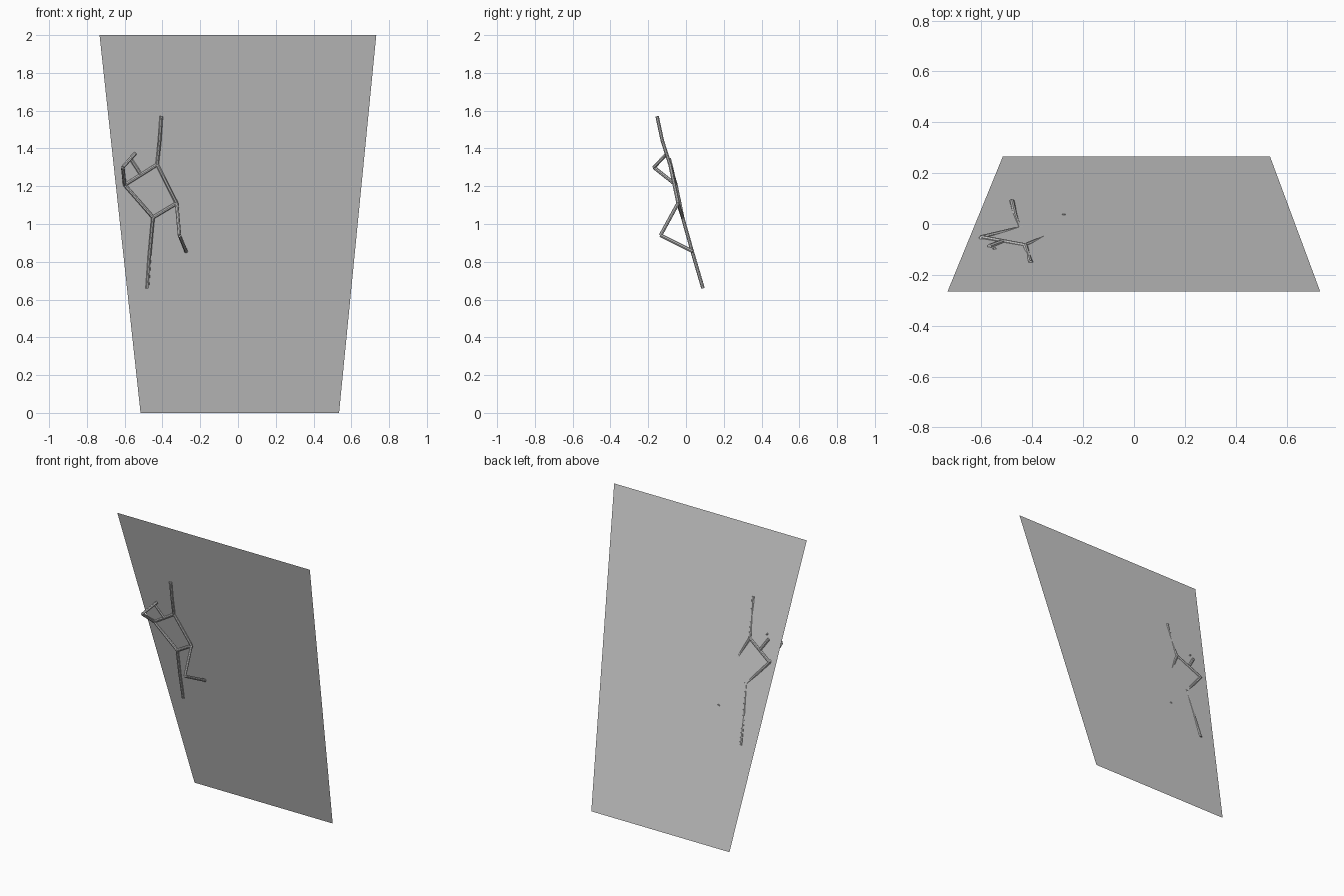
import bpy
from mathutils import Vector

if "Cube" in bpy.data.objects:
    bpy.data.objects.remove(bpy.data.objects["Cube"])

grey = bpy.data.materials.new("light grey")
grey.diffuse_color = (0.6, 0.6, 0.6, 1)
grey.use_nodes = True
grey.node_tree.nodes["Principled BSDF"].inputs["Base Color"].default_value = grey.diffuse_color


def add_mesh(name, verts, faces):
    mesh = bpy.data.meshes.new(name)
    mesh.from_pydata(verts, [], faces)
    mesh.materials.append(grey)
    obj = bpy.data.objects.new(name, mesh)
    bpy.context.collection.objects.link(obj)
    return obj


def add_rod(name, a, b, radius=0.0095):
    """Low-poly rod between two joints."""
    a, b = Vector(a), Vector(b)
    bpy.ops.mesh.primitive_cylinder_add(
        vertices=8, radius=radius, depth=(b - a).length, location=(a + b) / 2)
    obj = bpy.context.object
    obj.name = name
    obj.rotation_mode = 'QUATERNION'
    obj.rotation_quaternion = (b - a).to_track_quat('Z', 'Y')
    obj.data.materials.append(grey)


# Overhanging wall: one tapered sheet leaning towards the front
add_mesh("climbing_wall",
         [(-0.516, 0.265, 0), (0.535, 0.265, 0),
          (0.732, -0.265, 2), (-0.733, -0.265, 2)],
         [(0, 1, 2, 3)])

# Joints of the stick climber
J = {
    "shoulder_r": (-0.428, -0.085, 1.315),
    "elbow_r": (-0.415, -0.125, 1.44),
    "hand_r": (-0.406, -0.153, 1.57),
    "shoulder_l": (-0.60, -0.053, 1.207),
    "elbow_l": (-0.61, -0.17, 1.30),
    "hand_l": (-0.545, -0.10, 1.373),
    "neck": (-0.514, -0.068, 1.262),
    "head": (-0.568, -0.088, 1.345),
    "hip_r": (-0.325, -0.042, 1.11),
    "knee_r": (-0.31, -0.135, 0.94),
    "foot_r": (-0.275, 0.036, 0.855),
    "hip_l": (-0.45, -0.018, 1.035),
    "knee_l": (-0.468, 0.037, 0.84),
    "foot_l": (-0.48, 0.09, 0.66),
}

# Torso frame and head
add_rod("shoulder_bar", J["shoulder_l"], J["shoulder_r"])
add_rod("hip_bar", J["hip_l"], J["hip_r"])
add_rod("head_rod", J["neck"], J["head"])

# Limbs, the same on both sides
for s in "lr":
    add_rod("torso_side_" + s, J["shoulder_" + s], J["hip_" + s])
    add_rod("upper_arm_" + s, J["shoulder_" + s], J["elbow_" + s])
    add_rod("forearm_" + s, J["elbow_" + s], J["hand_" + s])
    add_rod("thigh_" + s, J["hip_" + s], J["knee_" + s])
    add_rod("shin_" + s, J["knee_" + s], J["foot_" + s])
